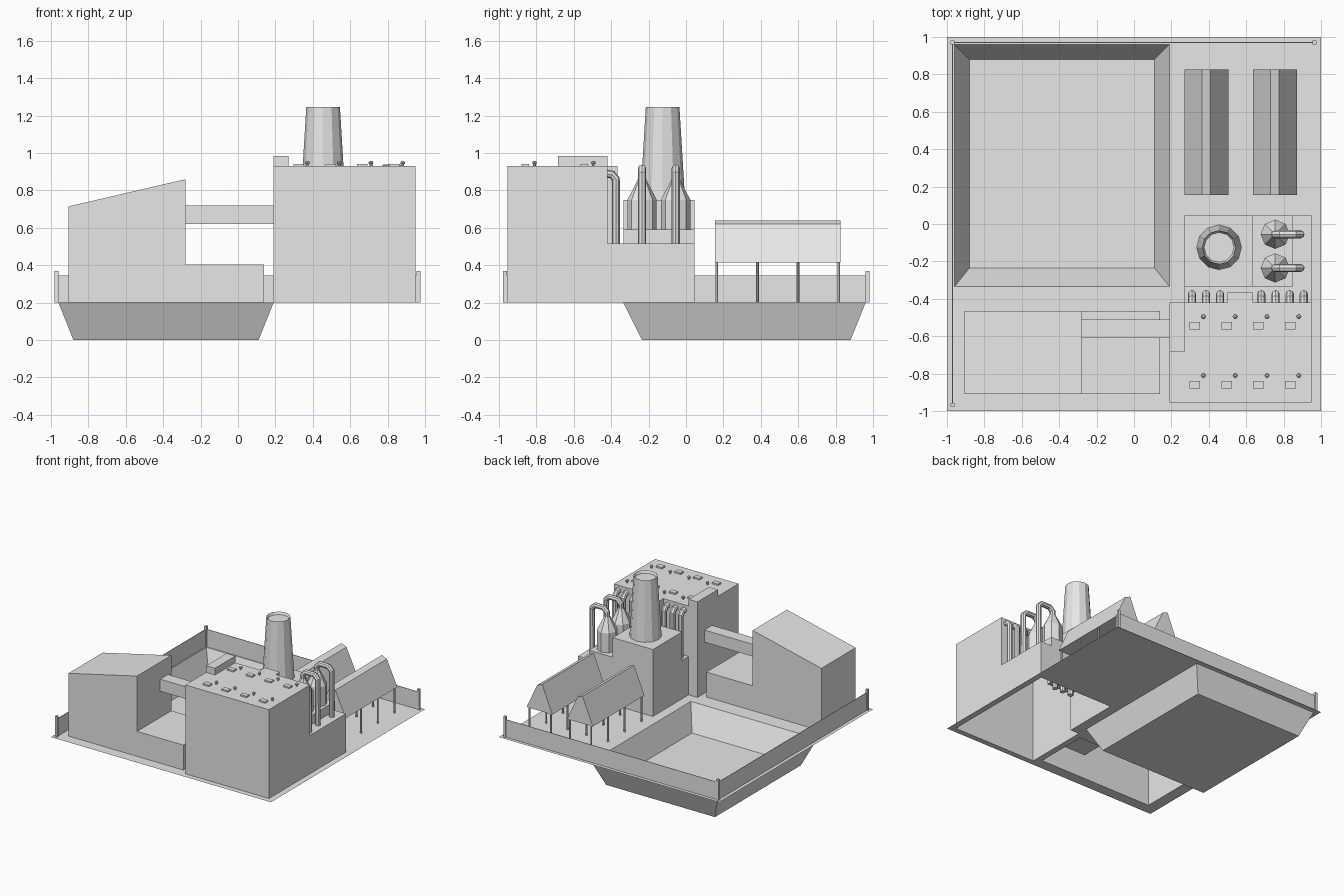
import bpy, bmesh
from mathutils import Matrix

cube = bpy.data.objects.get("Cube")
if cube:
    bpy.data.objects.remove(cube, do_unlink=True)

GROUND = 0.2
grey = bpy.data.materials.new("plain_grey")
grey.use_nodes = True
grey.diffuse_color = (0.8, 0.8, 0.8, 1)
for node in grey.node_tree.nodes:
    if node.type == 'BSDF_PRINCIPLED':
        node.inputs["Base Color"].default_value = (0.8, 0.8, 0.8, 1)


def finish(name, bm, fix_normals=True):
    if fix_normals:
        bmesh.ops.recalc_face_normals(bm, faces=bm.faces)
    mesh = bpy.data.meshes.new(name)
    bm.to_mesh(mesh)
    bm.free()
    mesh.materials.append(grey)
    obj = bpy.data.objects.new(name, mesh)
    bpy.context.collection.objects.link(obj)
    return obj


def terraces(name, rects):
    """Open-bottomed shell; later rectangles (x0, x1, y0, y1, top) override earlier ones."""
    xs = sorted({v for r in rects for v in r[:2]})
    ys = sorted({v for r in rects for v in r[2:4]})
    bm = bmesh.new()

    def top(i, j):
        level = None
        if 0 <= i < len(xs) - 1 and 0 <= j < len(ys) - 1:
            cx, cy = (xs[i] + xs[i + 1]) / 2, (ys[j] + ys[j + 1]) / 2
            for x0, x1, y0, y1, z in rects:
                if x0 < cx < x1 and y0 < cy < y1:
                    level = z
        return level

    def face(*pts):
        bm.faces.new([bm.verts.new(p) for p in pts])

    def wall(a, b, h, g):
        h, g = h or GROUND, g or GROUND
        if h != g:
            face((*a, h), (*b, h), (*b, g), (*a, g))

    for i in range(-1, len(xs) - 1):
        for j in range(-1, len(ys) - 1):
            h = top(i, j)
            if h is not None:
                face((xs[i], ys[j], h), (xs[i + 1], ys[j], h),
                     (xs[i + 1], ys[j + 1], h), (xs[i], ys[j + 1], h))
            if j >= 0:
                wall((xs[i + 1], ys[j]), (xs[i + 1], ys[j + 1]), h, top(i + 1, j))
            if i >= 0:
                wall((xs[i], ys[j + 1]), (xs[i + 1], ys[j + 1]), h, top(i, j + 1))
    bmesh.ops.remove_doubles(bm, verts=bm.verts, dist=0.0001)
    flat = all(r[4] in (None, GROUND) for r in rects)
    return finish(name, bm, not flat)


def prism(name, profile, y0, y1, bottom=True):
    """Extrude an x-z profile along y; its closing edge is the underside."""
    bm = bmesh.new()
    a = [bm.verts.new((x, y0, z)) for x, z in profile]
    b = [bm.verts.new((x, y1, z)) for x, z in profile]
    bm.faces.new(a)
    bm.faces.new(b)
    n = len(profile)
    for i in range(n if bottom else n - 1):
        k = (i + 1) % n
        bm.faces.new((a[i], a[k], b[k], b[i]))
    return finish(name, bm)


def box(name, x0, x1, y0, y1, z0, z1):
    return prism(name, [(x0, z0), (x0, z1), (x1, z1), (x1, z0)], y0, y1)


def lathe(name, x, y, profile, sides):
    """Stack of cone sections through (radius, z) points."""
    bm = bmesh.new()
    for (r0, z0), (r1, z1) in zip(profile, profile[1:]):
        bmesh.ops.create_cone(bm, cap_ends=False, segments=sides, radius1=r0, radius2=r1,
                              depth=z1 - z0, matrix=Matrix.Translation((x, y, (z0 + z1) / 2)))
    bmesh.ops.remove_doubles(bm, verts=bm.verts, dist=0.0001)
    bmesh.ops.holes_fill(bm, edges=bm.edges, sides=sides)
    return finish(name, bm)


def pipe(name, points, radius):
    curve = bpy.data.curves.new(name, 'CURVE')
    curve.dimensions = '3D'
    curve.bevel_depth = radius
    curve.bevel_resolution = 2
    curve.use_fill_caps = True
    spline = curve.splines.new('POLY')
    spline.points.add(len(points) - 1)
    for p, co in zip(spline.points, points):
        p.co = (*co, 1)
    temp = bpy.data.objects.new(name + "_path", curve)
    mesh = bpy.data.meshes.new_from_object(temp)
    bpy.data.objects.remove(temp)
    mesh.materials.clear()
    mesh.materials.append(grey)
    mesh.shade_flat()
    bpy.context.collection.objects.link(bpy.data.objects.new(name, mesh))


# Ground sheet, open under the pit and the buildings
terraces("ground", [(-1, 1, -1, 1, GROUND),
                    (-0.96, 0.19, -0.335, 0.96, None),
                    (-0.905, 0.14, -0.91, -0.465, None),
                    (0.19, 0.95, -0.955, -0.42, None),
                    (0.27, 0.95, -0.42, 0.045, None)])

# Sunken pit with sloping sides
bm = bmesh.new()
rim = [bm.verts.new((x, y, GROUND)) for x, y in
       ((-0.96, -0.335), (0.19, -0.335), (0.19, 0.96), (-0.96, 0.96))]
floor = [bm.verts.new((x, y, 0)) for x, y in
         ((-0.88, -0.235), (0.11, -0.235), (0.11, 0.88), (-0.88, 0.88))]
bm.faces.new(floor)
for i in range(4):
    k = (i + 1) % 4
    bm.faces.new((rim[i], rim[k], floor[k], floor[i]))
finish("pit", bm)

# Main works with stepped rear block
terraces("works_building", [(0.27, 0.95, -0.42, 0.045, 0.515),
                            (0.27, 0.85, -0.335, 0.045, 0.59),
                            (0.27, 0.635, -0.335, 0.045, 0.75),
                            (0.5, 0.635, -0.42, -0.365, 0.93),
                            (0.19, 0.95, -0.955, -0.42, 0.93),
                            (0.19, 0.27, -0.685, -0.42, 0.985)])

# Sloped hall with low annex, and the bridge to the works
prism("sloped_hall", [(-0.905, GROUND), (-0.905, 0.715), (-0.28, 0.86), (-0.28, 0.405),
                      (0.14, 0.405), (0.14, GROUND)], -0.91, -0.465, bottom=False)
box("bridge", -0.28, 0.19, -0.61, -0.51, 0.62, 0.72)

# Chimney with a recessed mouth
chimney = lathe("chimney", 0.455, -0.125, [(0.12, 0.75), (0.09, 1.245)], 12)
bm = bmesh.new()
bm.from_mesh(chimney.data)
bm.faces.ensure_lookup_table()
mouth = max(bm.faces, key=lambda f: f.calc_center_median().z)
bmesh.ops.inset_region(bm, faces=[mouth], thickness=0.01)
bmesh.ops.translate(bm, verts=mouth.verts, vec=(0, 0, -0.02))
bm.to_mesh(chimney.data)
bm.free()

# Tanks with overhead pipes
for n, y in enumerate((-0.055, -0.235)):
    lathe(f"tank_{n}", 0.755, y, [(0.078, 0.59), (0.078, 0.75), (0.022, 0.86)], 8)
    pipe(f"tank_pipe_{n}", [(0.755, y, 0.8), (0.755, y, 0.89), (0.785, y, 0.918),
                            (0.86, y, 0.918), (0.89, y, 0.89), (0.89, y, 0.5)], 0.022)

# Wall pipes between the works and the rear block
for n, x in enumerate((0.31, 0.385, 0.46, 0.68, 0.757, 0.833, 0.908)):
    pipe(f"wall_pipe_{n}", [(x, -0.43, 0.89), (x, -0.395, 0.885), (x, -0.375, 0.86),
                            (x, -0.375, 0.47)], 0.022)

# Roof hatches and vents
for col in range(4):
    for row, y in enumerate((-0.86, -0.545)):
        x = 0.325 + 0.17 * col
        box(f"hatch_{col}_{row}", x - 0.028, x + 0.028, y - 0.02, y + 0.02, 0.93, 0.942)
        lathe(f"vent_{col}_{row}", x + 0.046, y + 0.05,
              [(0.007, 0.93), (0.007, 0.94), (0.012, 0.943), (0.012, 0.952), (0.005, 0.958)], 8)

# Open sheds on posts
for n, x in enumerate((0.27, 0.637)):
    prism(f"shed_roof_{n}", [(x, 0.415), (x + 0.093, 0.64), (x + 0.139, 0.62),
                             (x + 0.234, 0.415)], 0.155, 0.825)
    for side, px in enumerate((x + 0.02, x + 0.214)):
        for row in range(4):
            lathe(f"shed_post_{n}_{side}_{row}", px, 0.165 + 0.217 * row,
                  [(0.007, GROUND), (0.007, 0.418)], 6)

# Perimeter fence with end posts
box("back_fence", -0.97, 0.965, 0.968, 0.972, GROUND, 0.345)
box("side_fence", -0.972, -0.968, -0.965, 0.97, GROUND, 0.345)
for n, (x, y) in enumerate(((-0.97, 0.97), (0.965, 0.97), (-0.97, -0.968))):
    box(f"fence_post_{n}", x - 0.01, x + 0.01, y - 0.01, y + 0.01, GROUND, 0.37)
